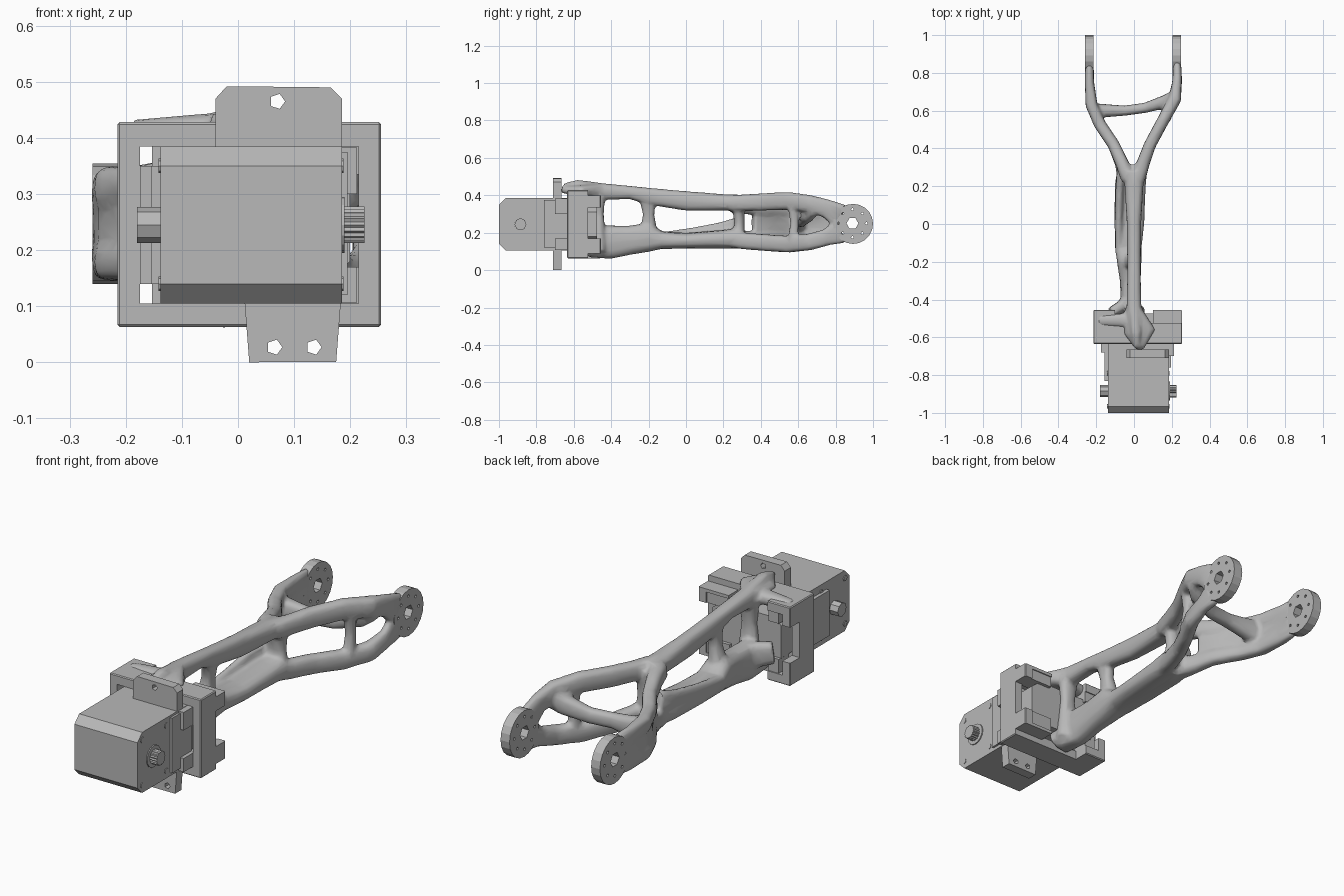
import bpy, bmesh, math
from mathutils import Vector

if "Cube" in bpy.data.objects:
    bpy.data.objects.remove(bpy.data.objects["Cube"])

gray = bpy.data.materials.new("plain gray")
gray.use_nodes = True
gray.diffuse_color = (0.48, 0.48, 0.48, 1)
gray.node_tree.nodes["Principled BSDF"].inputs["Base Color"].default_value = (0.48, 0.48, 0.48, 1)


def finish(bm, name):
    bmesh.ops.recalc_face_normals(bm, faces=bm.faces)
    me = bpy.data.meshes.new(name)
    bm.to_mesh(me)
    bm.free()
    me.materials.append(gray)
    ob = bpy.data.objects.new(name, me)
    bpy.context.collection.objects.link(ob)
    return ob


def add_box(bm, x0, x1, y0, y1, z0, z1):
    vs = bmesh.ops.create_cube(bm, size=1)["verts"]
    for v in vs:
        v.co = Vector((x0 if v.co.x < 0 else x1, y0 if v.co.y < 0 else y1, z0 if v.co.z < 0 else z1))


def boxes(name, *limits):
    bm = bmesh.new()
    for lim in limits:
        add_box(bm, *lim)
    return finish(bm, name)


def prism(bm, outline, axis, a, b):
    """Extrude an outline along x (points are y, z) or y (points are x, z)."""
    place = (lambda p, d: (d, *p)) if axis == "x" else (lambda p, d: (p[0], d, p[1]))
    lo = [bm.verts.new(place(p, a)) for p in outline]
    hi = [bm.verts.new(place(p, b)) for p in outline]
    bm.faces.new(lo)
    bm.faces.new(hi)
    for i in range(len(lo)):
        j = (i + 1) % len(lo)
        bm.faces.new((lo[i], lo[j], hi[j], hi[i]))


def ring(cy, cz, r, n, r2=None):
    """Points round a circle; a second radius makes teeth."""
    return [(cy + (r2 if r2 and i % 2 else r) * math.cos(math.tau * i / n),
             cz + (r2 if r2 and i % 2 else r) * math.sin(math.tau * i / n)) for i in range(n)]


def apply_modifiers(ob):
    me = bpy.data.meshes.new_from_object(ob.evaluated_get(bpy.context.evaluated_depsgraph_get()))
    ob.modifiers.clear()
    ob.data = me


def cut(ob, cutter, keep=False):
    mod = ob.modifiers.new("cut", "BOOLEAN")
    mod.operation, mod.solver, mod.object = "DIFFERENCE", "EXACT", cutter
    apply_modifiers(ob)
    if not keep:
        bpy.data.objects.remove(cutter)


def loft(bm, path, n=12):
    """Sweep a squarish ellipse along points given as x, y, z, half width, half height."""
    pts = [Vector(p[:3]) for p in path]
    rows = []
    soft = lambda v: math.copysign(abs(v) ** 0.75, v)
    for i, p in enumerate(path):
        t = (pts[min(i + 1, len(pts) - 1)] - pts[max(i - 1, 0)]).normalized()
        side = t.cross(Vector((0, 1, 0) if abs(t.z) > 0.85 else (0, 0, 1))).normalized()
        up = side.cross(t)
        rows.append([bm.verts.new(pts[i] + side * p[3] * soft(math.cos(math.tau * k / n))
                                  + up * p[4] * soft(math.sin(math.tau * k / n))) for k in range(n)])
    for a, b in zip(rows, rows[1:]):
        for k in range(n):
            bm.faces.new((a[k], a[(k + 1) % n], b[(k + 1) % n], b[k]))
    bm.faces.new(rows[0])
    bm.faces.new(rows[-1])


# Motor body with chamfered front edges
bm = bmesh.new()
prism(bm, [(-1, .14), (-.965, .105), (-.62, .105), (-.62, .385), (-.965, .385), (-1, .35)], "x", -.138, .185)
finish(bm, "motor_body")
boxes("motor_side_plates", (-.155, -.13, -.83, -.62, .14, .35), (.18, .195, -.76, -.62, .12, .375),
      (.18, .212, -.7, -.6, .3, .383), (.18, .212, -.7, -.6, .107, .17), (-.175, -.15, -.68, -.6, .14, .35))
bm = bmesh.new()
prism(bm, [(-.155, .17), (-.12, .14), (.15, .14), (.2, .18), (.2, .31), (.15, .35), (-.12, .35), (-.155, .32)],
      "y", -.62, -.475)
finish(bm, "motor_rear_housing")

# Output shafts and small screws
bm = bmesh.new()
prism(bm, ring(-.885, .245, .033, 36, .029), "x", .18, .225)
finish(bm, "splined_shaft")
bm = bmesh.new()
prism(bm, ring(-.885, .245, .05, 16), "x", .18, .19)
prism(bm, ring(-.885, .245, .032, 8), "x", -.18, -.135)
for y in (-.965, -.79):
    for z in (.14, .35):
        prism(bm, ring(y, z, .013, 8), "x", -.142, .188)
finish(bm, "shaft_collars_and_screws")

# Mounting ears with screw holes
bm = bmesh.new()
prism(bm, [(-.04, .36), (.185, .36), (.185, .47), (.165, .49), (-.02, .492), (-.04, .47)], "y", -.71, -.665)
upper = finish(bm, "upper_ear")
bm = bmesh.new()
prism(bm, [(.01, .13), (.185, .13), (.175, .001), (.02, 0)], "y", -.71, -.665)
lower = finish(bm, "lower_ear")
for ear, holes in ((upper, [(.07, .465)]), (lower, [(.065, .027), (.135, .027)])):
    bm = bmesh.new()
    for x, z in holes:
        prism(bm, ring(x, z, .014, 5), "y", -.8, -.6)
    cut(ear, finish(bm, "ear_cutter"))

# Bracket frame: open window, notched sides, open middle at the back
frame = boxes("bracket_frame", (-.215, .255, -.635, -.455, .063, .428))
bev = frame.modifiers.new("edge", "BEVEL")
bev.width, bev.segments = .004, 1
apply_modifiers(frame)
cut(frame, boxes("window_cutter", (-.175, .215, -.7, -.4, .105, .385)))
cut(frame, boxes("notch_cutter", (-.4, .4, -.525, -.4, .17, .335)))
cut(frame, boxes("middle_cutter", (-.1, .1, -.525, -.4, 0, .5)))
cut(frame, boxes("step_cutter", (.05, .4, -.525, -.4, .4, .5), (.05, .4, -.525, -.4, 0, .09)))
boxes("bracket_corner_blocks", *[(x0, x1, -.535, -.46, z0, z1) for x0, x1 in ((-.153, -.1), (.1, .22))
                                 for z0, z1 in ((.1, .17), (.335, .39))])

# Organic arm: rails, struts and fork, fused into one skin
bm = bmesh.new()
top_rail = [(.03, -.665, .43, .02, .018), (.03, -.57, .425, .085, .03), (0, -.45, .42, .04, .045),
            (0, -.3, .415, .036, .035), (0, -.2, .395, .036, .045), (0, 0, .37, .038, .052),
            (0, .2, .362, .05, .044), (0, .28, .36, .06, .045)]
bottom_rail = [(0, -.53, .11, .06, .045), (-.02, -.42, .15, .05, .092), (-.02, -.3, .16, .055, .078),
               (-.025, -.2, .175, .065, .078), (-.03, -.13, .16, .07, .048), (-.025, 0, .157, .08, .042),
               (-.02, .2, .165, .083, .05), (-.01, .28, .17, .08, .055)]
right_upper = [(.02, .24, .358, .04, .045), (.048, .32, .36, .035, .045), (.085, .42, .365, .032, .047),
               (.155, .55, .37, .032, .048), (.215, .66, .355, .035, .047), (.228, .75, .33, .026, .05),
               (.228, .83, .285, .024, .07)]
right_lower = [(.02, .24, .165, .04, .045), (.048, .32, .155, .035, .045), (.085, .42, .147, .032, .045),
               (.155, .55, .138, .032, .045), (.215, .66, .15, .033, .045), (.228, .75, .175, .024, .045),
               (.228, .83, .21, .024, .07)]
# the left fork is lower and mostly a solid curved wall
left_upper = [(-.03, .24, .355, .04, .045), (-.062, .32, .345, .035, .045), (-.108, .42, .325, .032, .04),
              (-.182, .53, .315, .032, .035), (-.225, .63, .31, .032, .04), (-.236, .75, .3, .025, .045),
              (-.236, .83, .285, .024, .06)]
left_lower = [(-.04, .24, .165, .05, .045), (-.066, .32, .165, .035, .045), (-.108, .42, .175, .032, .035),
              (-.182, .53, .18, .032, .035), (-.225, .63, .18, .032, .035), (-.236, .75, .19, .025, .045),
              (-.236, .83, .21, .024, .06)]
for path in (top_rail, bottom_rail, right_upper, right_lower, left_upper, left_lower):
    loft(bm, path)
loft(bm, [(-.08, .36, .25, .022, .09), (-.133, .46, .25, .022, .08), (-.195, .56, .25, .022, .08),
          (-.228, .65, .248, .022, .08), (-.236, .74, .248, .022, .08), (-.236, .83, .247, .022, .08)])
# struts between the rails
loft(bm, [(0, -.46, .42, .05, .03), (0, -.465, .3, .035, .025), (0, -.46, .1, .06, .035)])
loft(bm, [(0, -.205, .4, .03, .05), (-.01, -.2, .3, .028, .03), (-.03, -.2, .18, .04, .05)])
loft(bm, [(0, .28, .37, .055, .035), (-.005, .285, .25, .05, .028), (-.01, .28, .15, .07, .035)])
loft(bm, [(.17, .57, .37, .025, .03), (.17, .58, .25, .022, .022), (.17, .57, .14, .03, .03)])
# low side wall, cross bar, foot, top wing and top ridge
loft(bm, [(-.08, -.15, .17, .02, .03), (-.08, .05, .19, .02, .04), (-.075, .2, .21, .022, .05),
          (-.06, .3, .23, .03, .06)])
loft(bm, [(-.22, .6, .26, .04, .06), (-.05, .6, .265, .027, .035), (.06, .615, .265, .027, .035),
          (.17, .65, .3, .035, .045), (.22, .68, .33, .03, .04)])
loft(bm, [(-.01, -.37, .16, .05, .07), (-.06, -.43, .18, .03, .06), (-.12, -.47, .19, .03, .05)])
loft(bm, [(.02, -.51, .415, .04, .035), (-.1, -.51, .412, .035, .028), (-.19, -.51, .412, .03, .02)])
loft(bm, [(.015, -.65, .44, .02, .025), (.01, -.58, .45, .028, .033), (0, -.45, .43, .03, .035)])
arm = finish(bm, "arm_body")
rem = arm.modifiers.new("fuse", "REMESH")
rem.mode, rem.voxel_size = "VOXEL", .009
smooth = arm.modifiers.new("soften", "SMOOTH")
smooth.factor, smooth.iterations = .5, 4
dec = arm.modifiers.new("simplify", "DECIMATE")
dec.ratio = .15
apply_modifiers(arm)

# Fork end discs, with a centre hole and a circle of screw holes
bm = bmesh.new()
prism(bm, ring(.89, .25, .032, 6), "x", -.4, .4)
for y, z in ring(.89, .25, .075, 8):
    prism(bm, ring(y, z, .007, 6), "x", -.4, .4)
hole_cutter = finish(bm, "hole_cutter")
for name, x0, x1 in (("left_fork_disc", .204, .25), ("right_fork_disc", -.259, -.214)):
    bm = bmesh.new()
    prism(bm, ring(.893, .247, .107, 20), "x", x0, x1)
    cut(finish(bm, name), hole_cutter, keep=True)
bpy.data.objects.remove(hole_cutter)

bpy.ops.object.select_all(action="DESELECT")
arm.select_set(True)
bpy.context.view_layer.objects.active = arm
bpy.ops.object.shade_smooth_by_angle(angle=math.radians(40))
